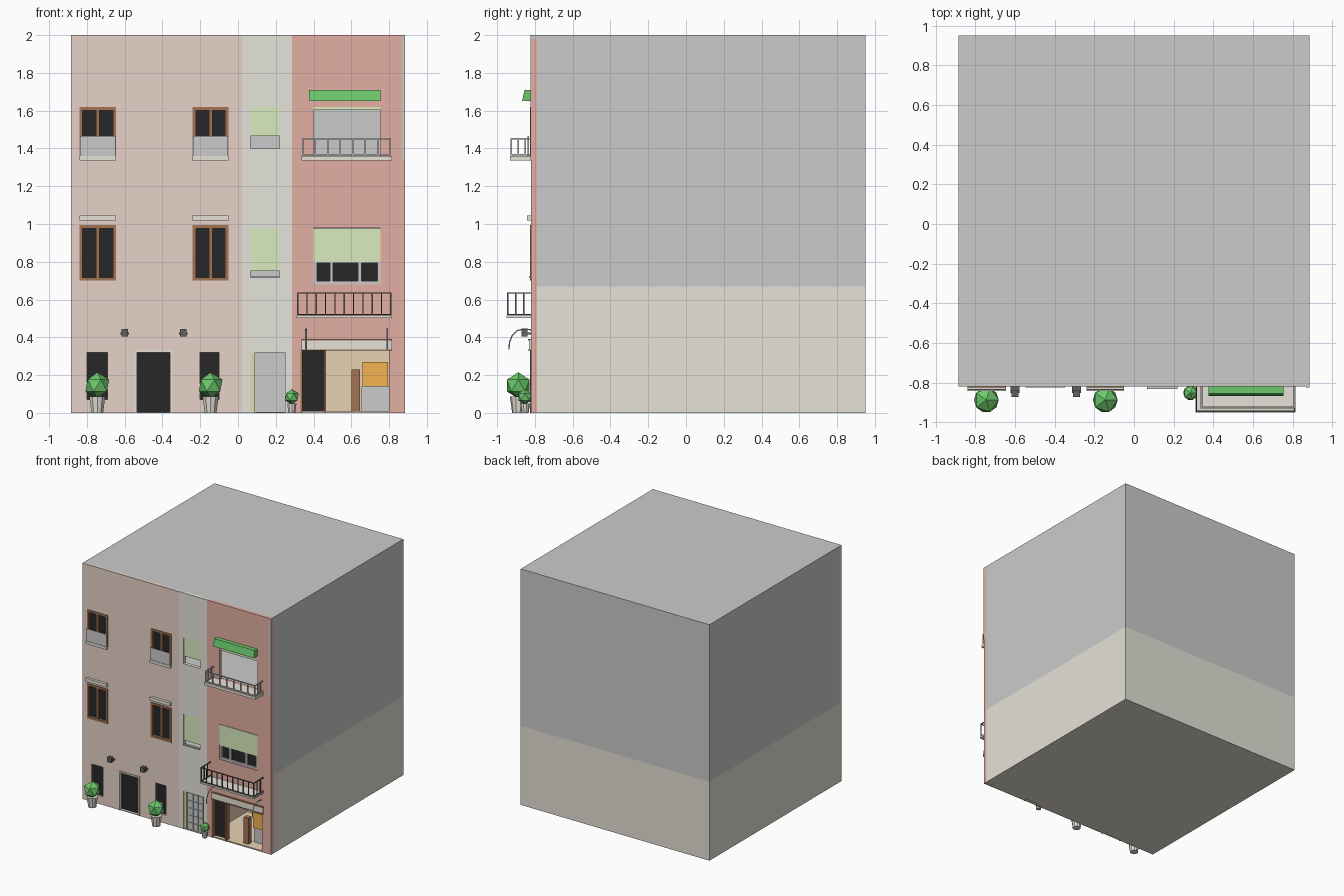
import bpy, bmesh, math
from mathutils import Vector, Matrix

if "Cube" in bpy.data.objects:
    bpy.data.objects.remove(bpy.data.objects["Cube"])

XW, YF, YB = 0.885, -0.82, 0.95
COL = {
    "salmon": (0.80, 0.65, 0.57), "cream": (0.79, 0.78, 0.71), "red": (0.77, 0.43, 0.36),
    "stone": (0.78, 0.76, 0.68), "brown": (0.36, 0.17, 0.09), "black": (0.02, 0.02, 0.02),
    "green": (0.15, 0.58, 0.15), "shutter": (0.70, 0.83, 0.52), "orange": (0.90, 0.45, 0.08),
    "white": (0.85, 0.85, 0.85), "tan": (0.80, 0.65, 0.45), "yellow": (0.75, 0.72, 0.40),
    "iron": (0.12, 0.12, 0.12),
}
MATS = {}
for key, rgb in COL.items():
    MATS[key] = bpy.data.materials.new(key)
    MATS[key].diffuse_color = (*rgb, 1)


def finish(name, bm, mat=None):
    me = bpy.data.meshes.new(name)
    bm.to_mesh(me)
    bm.free()
    ob = bpy.data.objects.new(name, me)
    bpy.context.collection.objects.link(ob)
    if mat:
        me.materials.append(MATS[mat])
    return ob


def boxes(name, items, mat=None):
    """One object made of axis-aligned boxes (x0, x1, y0, y1, z0, z1)."""
    bm = bmesh.new()
    for x0, x1, y0, y1, z0, z1 in items:
        m = Matrix.Translation(((x0 + x1) / 2, (y0 + y1) / 2, (z0 + z1) / 2))
        bmesh.ops.create_cube(bm, size=1, matrix=m @ Matrix.Diagonal((x1 - x0, y1 - y0, z1 - z0, 1)))
    return finish(name, bm, mat)


def facade(name, x0, x1, holes, mat):
    """Front wall strip with rectangular openings (x0, x1, z0, z1)."""
    xs = sorted({x0, x1, *[h[0] for h in holes], *[h[1] for h in holes]})
    zs = sorted({0, 2, *[h[2] for h in holes], *[h[3] for h in holes]})
    bm = bmesh.new()
    v = [[bm.verts.new((x, YF, z)) for z in zs] for x in xs]
    for i in range(len(xs) - 1):
        for j in range(len(zs) - 1):
            cx, cz = (xs[i] + xs[i + 1]) / 2, (zs[j] + zs[j + 1]) / 2
            if not any(h[0] < cx < h[1] and h[2] < cz < h[3] for h in holes):
                bm.faces.new((v[i][j], v[i + 1][j], v[i + 1][j + 1], v[i][j + 1]))
    ob = finish(name, bm, mat)
    s = ob.modifiers.new("thickness", "SOLIDIFY")
    s.thickness, s.offset = 0.03, -1


def frame(name, x0, x1, z0, z1, t, mat, y=YF, mullions=()):
    a, b = y - 0.006, y + 0.015
    items = [(x0, x0 + t, a, b, z0, z1), (x1 - t, x1, a, b, z0, z1),
             (x0 + t, x1 - t, a, b, z1 - t, z1), (x0 + t, x1 - t, a, b, z0, z0 + t)]
    items += [(m - t / 2, m + t / 2, a, b, z0 + t, z1 - t) for m in mullions]
    boxes(name, items, mat)


def railing(name, x0, x1, y, z0, z1, n, t, mat=None):
    """Balcony rail on three sides with vertical bars."""
    items = []
    for zr in (z1 - t, z0):
        items += [(x0, x1, y, y + t, zr, zr + t)]
        items += [(x, x + t, y + t, YF, zr, zr + t) for x in (x0, x1 - t)]
    for i in range(n + 1):
        x = x0 + (x1 - x0 - t) * i / n
        items.append((x, x + t, y, y + t, z0 + t, z1 - t))
    for x in (x0, x1 - t):
        for k in (1, 2):
            yy = y + (YF - y) * k / 3
            items.append((x, x + t, yy, yy + t, z0 + t, z1 - t))
    boxes(name, items, mat)


# Shell: side and back walls, ground storey in stone, upper storeys grey
T = 0.03
for name, z0, z1, mat in (("ground_walls", 0, 0.67, "stone"), ("upper_walls", 0.67, 2, None)):
    boxes(name, [(-XW, -XW + T, YF + T, YB, z0, z1), (XW - T, XW, YF + T, YB, z0, z1),
                 (-XW + T, XW - T, YB - T, YB, z0, z1)], mat)
boxes("roof", [(-XW, XW, YF + 0.002, YB, 1.98, 2)])
boxes("storey_floors", [(-XW + T, XW - T, YF + T, YB - T, z - 0.01, z + 0.01) for z in (0.67, 1.34)])
boxes("ground_floor", [(-XW + T, XW - T, YF + 0.001, YB - T, 0, 0.006)], "stone")
boxes("partitions", [(x - 0.01, x + 0.01, YF + T, YB - T, 0.006, 0.66) for x in (0.02, 0.285)], "tan")

# Front wall strips
left_x = ((-0.84, -0.645), (-0.24, -0.05))
holes = [(a, b, z0, z1) for a, b in left_x for z0, z1 in ((0.70, 0.995), (1.36, 1.62))]
holes += [(-0.80, -0.69, 0.07, 0.32), (-0.20, -0.10, 0.07, 0.32), (-0.535, -0.36, 0, 0.32)]
facade("left_facade", -XW, 0.02, holes, "salmon")
facade("middle_facade", 0.02, 0.285,
       [(0.065, 0.22, 1.40, 1.62), (0.065, 0.22, 0.715, 0.975), (0.065, 0.25, 0, 0.32)], "cream")
facade("right_facade", 0.285, XW,
       [(0.40, 0.755, 1.36, 1.62), (0.40, 0.755, 0.68, 0.98), (0.335, 0.80, 0, 0.33)], "red")
boxes("downpipe", [(0.868, XW, YF - 0.004, YF, 1.34, 2)])

# Left house windows, sills, lintels and low balcony panels
for i, (a, b) in enumerate(left_x):
    for j, (z0, z1) in enumerate(((0.70, 0.995), (1.36, 1.62))):
        frame(f"window_frame_{i}{j}", a, b, z0, z1, 0.018, "brown", mullions=((a + b) / 2,))
        boxes(f"window_glass_{i}{j}", [(a, b, YF + 0.016, YF + 0.022, z0, z1)], "black")
    boxes(f"lintel_{i}", [(a, b, YF - 0.022, YF, 1.018, 1.045)], "stone")
    boxes(f"window_sill_{i}", [(a, b, YF - 0.022, YF, 1.337, 1.36)], "stone")
    boxes(f"window_rail_{i}", [(a + 0.003, b - 0.003, YF - 0.018, YF - 0.012, 1.36, 1.465)])

# Middle house roller shutters
boxes("middle_shutters", [(0.065, 0.22, YF + 0.005, YF + 0.012, 1.465, 1.62),
                          (0.065, 0.22, YF + 0.005, YF + 0.012, 0.75, 0.975)], "shutter")
boxes("middle_sill", [(0.065, 0.22, YF - 0.012, YF + 0.005, 0.715, 0.722)])

# Right house windows
boxes("upper_shutter", [(0.40, 0.755, YF + 0.005, YF + 0.012, 1.603, 1.62)], "shutter")
boxes("lower_shutter", [(0.40, 0.755, YF + 0.003, YF + 0.010, 0.80, 0.975)], "shutter")
frame("lower_window_frame", 0.40, 0.755, 0.68, 0.81, 0.017, "white", YF + 0.012, (0.495, 0.645))
boxes("lower_window_glass", [(0.40, 0.755, YF + 0.022, YF + 0.027, 0.68, 0.975)], "black")

# Rolled awning: slanted profile pushed along x
bm = bmesh.new()
prof = [(YF, 1.65), (-0.868, 1.65), (-0.855, 1.71), (YF, 1.71)]
face = bm.faces.new([bm.verts.new((0.375, y, z)) for y, z in prof])
ext = bmesh.ops.extrude_face_region(bm, geom=[face])
bmesh.ops.translate(bm, vec=(0.38, 0, 0), verts=[g for g in ext["geom"] if isinstance(g, bmesh.types.BMVert)])
bmesh.ops.recalc_face_normals(bm, faces=bm.faces)
finish("awning", bm, "green")

# Balconies
boxes("upper_balcony_slab", [(0.335, 0.815, -0.932, YF, 1.337, 1.36)], "stone")
railing("upper_balcony_rail", 0.34, 0.81, -0.928, 1.362, 1.455, 7, 0.008)
boxes("lower_balcony_slab", [(0.31, 0.815, -0.952 + 0.002, YF, 0.502, 0.515)], "stone")
railing("lower_balcony_rail", 0.312, 0.813, -0.948, 0.517, 0.638, 10, 0.007, "iron")

# Shopfront: board, door, inside furniture
boxes("shop_board", [(0.335, 0.815, YF - 0.012, YF, 0.335, 0.385)], "stone")
boxes("shop_board_edges", [(0.335, 0.815, YF - 0.016, YF, z, z + 0.006) for z in (0.33, 0.384)], "brown")
boxes("shop_back_wall", [(0.295, 0.855, -0.30, -0.28, 0.006, 0.66)], "tan")
boxes("shop_floor", [(0.295, 0.855, YF + 0.003, -0.30, 0.006, 0.010)], "tan")
boxes("shop_door", [(0.335, 0.455, YF + 0.03, YF + 0.04, 0, 0.33)], "black")
boxes("shop_door_post", [(0.33, 0.342, YF - 0.004, YF + 0.03, 0, 0.33),
                         (0.455, 0.467, YF - 0.004, YF + 0.04, 0, 0.33),
                         (0.60, 0.645, -0.78, -0.74, 0.01, 0.23)], "brown")
boxes("shop_counter", [(0.655, 0.80, -0.72, -0.60, 0.01, 0.14)])
boxes("shop_display", [(0.66, 0.795, -0.74, -0.62, 0.14, 0.27)], "orange")

# Left house ground openings and the middle entrance
boxes("ground_windows", [(a, b, YF + 0.015, YF + 0.022, 0.07, 0.32) for a, b in ((-0.80, -0.69), (-0.20, -0.10))], "black")
boxes("entrance_door", [(-0.535, -0.36, YF + 0.022, YF + 0.028, 0, 0.32)], "black")
boxes("entrance_surround", [(-0.548, -0.535, YF - 0.006, YF + 0.01, 0, 0.32), (-0.36, -0.347, YF - 0.006, YF + 0.01, 0, 0.32),
                            (-0.548, -0.347, YF - 0.006, YF + 0.01, 0.32, 0.333)], "stone")
boxes("side_panel", [(0.065, 0.09, YF + 0.005, YF + 0.015, 0, 0.32)], "yellow")
boxes("panelled_door", [(0.09, 0.25, YF + 0.014, YF + 0.02, 0, 0.32)] +
      [(0.105 + 0.047 * i, 0.147 + 0.047 * i, YF + 0.008, YF + 0.014, 0.01 + 0.062 * j, 0.065 + 0.062 * j)
       for i in range(3) for j in range(5)], "white")

# Wall lamps beside the entrance
for i, x in enumerate((-0.60, -0.29)):
    boxes(f"wall_lamp_{i}", [(x - 0.022, x + 0.022, -0.852, YF, 0.415, 0.425),
                             (x - 0.018, x + 0.018, -0.872, -0.84, 0.405, 0.445)], "iron")

# Curved lamp arms over the shop
for i, x in enumerate((0.36, 0.79)):
    cu = bpy.data.curves.new(f"lamp_arm_{i}", "CURVE")
    cu.dimensions, cu.bevel_depth, cu.bevel_resolution = "3D", 0.004, 1
    sp = cu.splines.new("POLY")
    pts = [(YF, 0.44), (-0.86, 0.445), (-0.895, 0.435), (-0.92, 0.41), (-0.934, 0.375), (-0.938, 0.335)]
    sp.points.add(len(pts) - 1)
    for p, (y, z) in zip(sp.points, pts):
        p.co = (x, y, z, 1)
    cu.materials.append(MATS["white"])
    bpy.context.collection.objects.link(bpy.data.objects.new(f"lamp_arm_{i}", cu))

# Potted bushes
for i, (x, y, z, r) in enumerate(((-0.745, -0.888, 0.145, 0.065), (-0.145, -0.888, 0.145, 0.065), (0.285, -0.852, 0.085, 0.038))):
    bm = bmesh.new()
    bmesh.ops.create_icosphere(bm, subdivisions=1, radius=r * 1.08, matrix=Matrix.Translation((x, y, z)))
    finish(f"bush_{i}", bm, "green")
    bm = bmesh.new()
    h = z - r * 0.9
    bmesh.ops.create_cone(bm, cap_ends=True, segments=10, radius1=r * 0.5, radius2=r * 0.68, depth=h,
                          matrix=Matrix.Translation((x, y, h / 2)))
    bmesh.ops.create_cone(bm, cap_ends=True, segments=6, radius1=r * 0.12, radius2=r * 0.12, depth=r * 0.6,
                          matrix=Matrix.Translation((x, y, h)))
    finish(f"pot_{i}", bm, "stone")

for m in bpy.data.materials:
    if m.users and not m.is_grease_pencil:
        m.use_nodes = True
        m.node_tree.nodes["Principled BSDF"].inputs["Base Color"].default_value = m.diffuse_color
